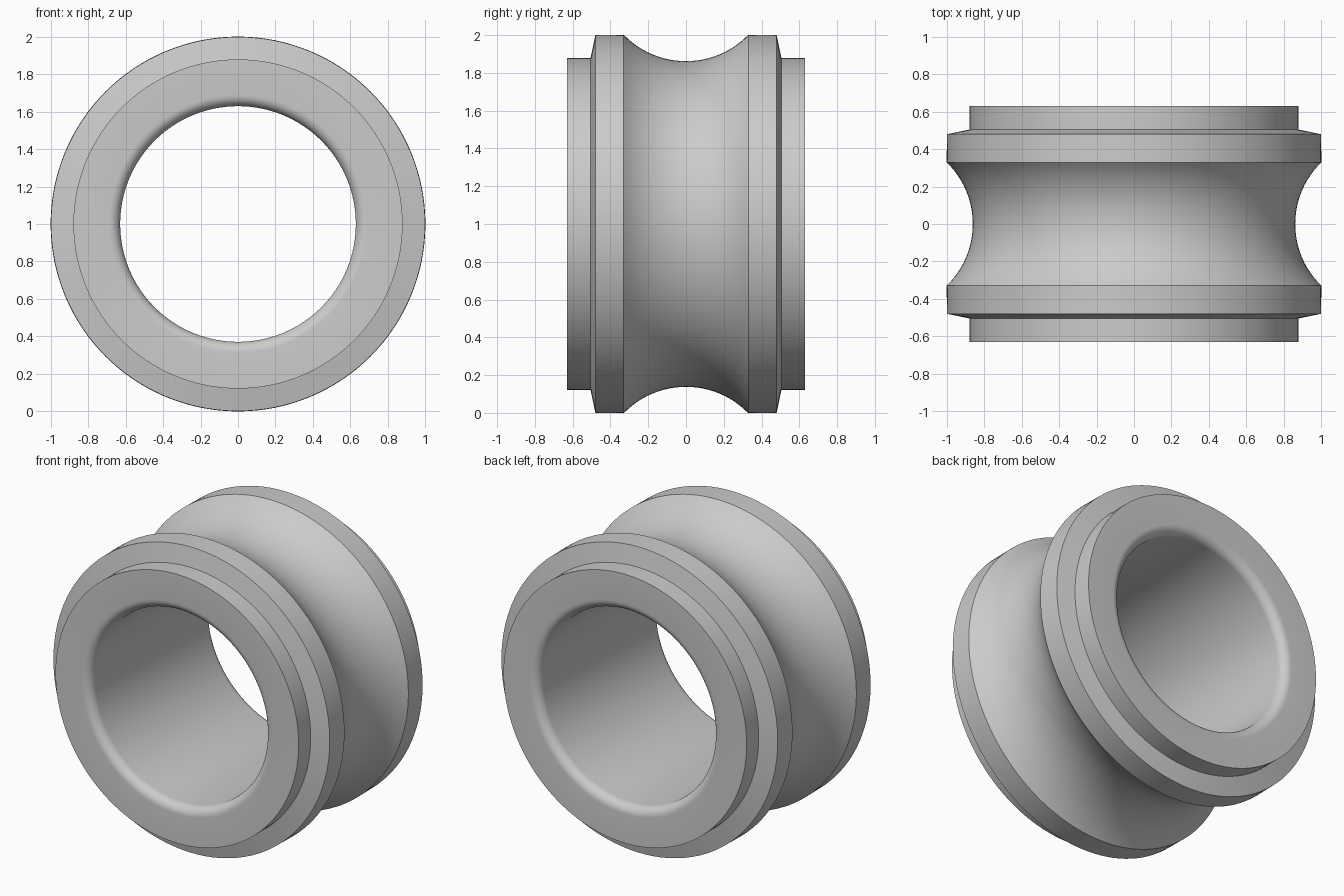
import bpy, bmesh, math

if "Cube" in bpy.data.objects:
    bpy.data.objects.remove(bpy.data.objects["Cube"])

SEGMENTS = 128

# Half profile as (radius, y), from the bore middle out to the groove middle
BORE, FILLET = 0.63, 0.06
half = [(BORE, 0.63 - FILLET)]
for i in range(1, 9):  # rounded mouth of the bore
    a = math.pi / 2 * i / 8
    half.append((BORE + FILLET * (1 - math.cos(a)), 0.63 - FILLET * (1 - math.sin(a))))
half += [(0.88, 0.63), (0.88, 0.505), (1.0, 0.48)]  # end collar and sloped shoulder

# Concave groove arc between the two rims
R = 0.459
a_max = math.asin(0.33 / R)
N = 24
groove = []
for i in range(N + 1):
    a = a_max * (1 - 2 * i / N)
    groove.append((0.862 + R * (1 - math.cos(a)), R * math.sin(a)))

# Full closed profile, mirrored across the middle plane
profile = half + groove + [(r, -y) for r, y in reversed(half)]

# Revolve the profile around the y axis
bm = bmesh.new()
rings = []
for s in range(SEGMENTS):
    t = 2 * math.pi * s / SEGMENTS
    rings.append([bm.verts.new((r * math.cos(t), y, 1 + r * math.sin(t))) for r, y in profile])
n = len(profile)
for s in range(SEGMENTS):
    a, b = rings[s], rings[(s + 1) % SEGMENTS]
    for i in range(n):
        j = (i + 1) % n
        bm.faces.new((a[i], a[j], b[j], b[i]))
bmesh.ops.recalc_face_normals(bm, faces=bm.faces)

mesh = bpy.data.meshes.new("grooved_ring")
bm.to_mesh(mesh)
bm.free()
ring = bpy.data.objects.new("grooved_ring", mesh)
bpy.context.collection.objects.link(ring)

# Plain grey finish
grey = bpy.data.materials.new("light grey")
grey.diffuse_color = (0.6, 0.6, 0.6, 1)
grey.use_nodes = True
grey.node_tree.nodes["Principled BSDF"].inputs["Base Color"].default_value = grey.diffuse_color
mesh.materials.append(grey)

# Smooth curves, crisp rims
bpy.context.view_layer.objects.active = ring
ring.select_set(True)
bpy.ops.object.shade_smooth_by_angle(angle=math.radians(25))
